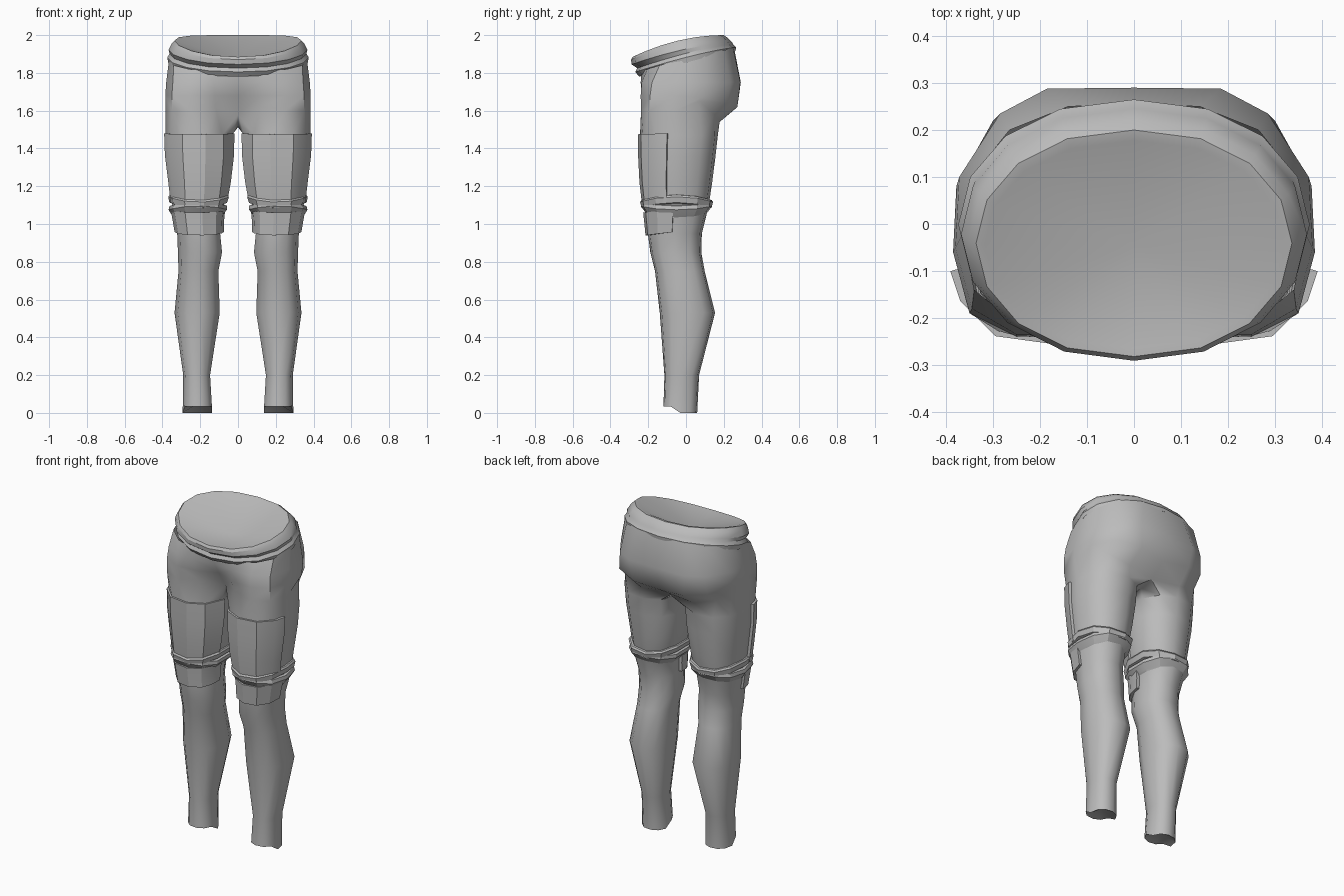
import bpy, math

if "Cube" in bpy.data.objects:
    bpy.data.objects.remove(bpy.data.objects["Cube"])

GREY = bpy.data.materials.new("grey cloth")
GREY.diffuse_color = (0.5, 0.5, 0.5, 1)
GREY.use_nodes = True
GREY.node_tree.nodes["Principled BSDF"].inputs["Base Color"].default_value = GREY.diffuse_color


def make(name, verts, faces, mirror=True, angle=40):
    me = bpy.data.meshes.new(name)
    me.from_pydata(verts, [], faces)
    me.materials.append(GREY)
    ob = bpy.data.objects.new(name, me)
    bpy.context.collection.objects.link(ob)
    bpy.ops.object.select_all(action='DESELECT')
    ob.select_set(True)
    bpy.context.view_layer.objects.active = ob
    bpy.ops.object.mode_set(mode='EDIT')
    bpy.ops.mesh.select_all(action='SELECT')
    bpy.ops.mesh.normals_make_consistent(inside=False)
    bpy.ops.object.mode_set(mode='OBJECT')
    bpy.ops.object.shade_smooth_by_angle(angle=math.radians(angle))
    if mirror:
        m = ob.modifiers.new("mirror", 'MIRROR')
        m.use_clip = True
        m.merge_threshold = 0.002
    return ob


def loft(rows, closed=True):
    """Quads between equal-length rows of points."""
    n = len(rows[0])
    verts = [p for r in rows for p in r]
    faces = [(i * n + j, i * n + (j + 1) % n, (i + 1) * n + (j + 1) % n, (i + 1) * n + j)
             for i in range(len(rows) - 1) for j in range(n if closed else n - 1)]
    return verts, faces


# Leg sections: height, inner x, outer x, front y, back y
LEG = [(0.02, 0.135, 0.293, -0.120, 0.060), (0.20, 0.145, 0.290, -0.115, 0.070),
       (0.53, 0.092, 0.336, -0.140, 0.155), (0.75, 0.100, 0.315, -0.165, 0.100),
       (0.85, 0.080, 0.318, -0.190, 0.082), (0.95, 0.090, 0.322, -0.203, 0.085),
       (1.05, 0.085, 0.342, -0.212, 0.110), (1.12, 0.062, 0.350, -0.225, 0.125),
       (1.22, 0.045, 0.362, -0.236, 0.140), (1.36, 0.028, 0.380, -0.243, 0.158),
       (1.47, 0.026, 0.384, -0.245, 0.170)]
# Angles run from front inner, around the outside, to back inner, then the inside
ANGLES = [-40 + 32.5 * k for k in range(9)] + [253, 287]


def leg_point(z, deg, off=0.0, dz=0.0):
    z0 = min(max(z, LEG[0][0]), LEG[-1][0])
    for a, b in zip(LEG, LEG[1:]):
        if z0 <= b[0]:
            t = (z0 - a[0]) / (b[0] - a[0])
            _, xi, xo, yf, yb = [p + (q - p) * t for p, q in zip(a, b)]
            break
    s, c = math.sin(math.radians(deg)), math.cos(math.radians(deg))
    s = math.copysign(abs(s) ** 0.88, s)
    c = math.copysign(abs(c) ** 0.88, c)
    return ((xi + xo) / 2 + s * ((xo - xi) / 2 + off),
            (yf + yb) / 2 - c * ((yb - yf) / 2 + off), z + dz)


# Legs and hips as one skin
rows = []
for i, sec in enumerate(LEG):
    row = [leg_point(sec[0], a) for a in ANGLES]
    if i == 0:  # trouser end is cut higher at the front
        row = [(x, y, 0.0 if y > -0.06 else 0.035) for x, y, z in row]
    rows.append(row)
crotch = [(0, 0.06, 1.512), (0, -0.04, 1.515)]
rows.append([(0, -.12, 1.58), (.12, -.215, 1.62), (.25, -.238, 1.60), (.35, -.19, 1.60),
             (.384, -.06, 1.60), (.365, .07, 1.65), (.31, .15, 1.58), (.18, .178, 1.54),
             (0, .15, 1.53)] + crotch)
verts, faces = loft(rows)
base = len(verts) - 11
hips = [
    [(0, -.185, 1.68), (.12, -.235, 1.68), (.25, -.24, 1.68), (.35, -.19, 1.68), (.385, -.06, 1.68),
     (.378, .08, 1.67), (.30, .22, 1.64), (.17, .272, 1.62), (0, .25, 1.60)],
    [(0, -.225, 1.75), (.13, -.24, 1.75), (.25, -.235, 1.75), (.345, -.18, 1.75), (.38, -.05, 1.75),
     (.372, .10, 1.75), (.285, .235, 1.75), (.185, .288, 1.75), (0, .29, 1.75)],
    [(0, -.24, 1.80), (.14, -.235, 1.81), (.26, -.205, 1.82), (.34, -.14, 1.84), (.365, -.02, 1.87),
     (.345, .10, 1.90), (.265, .20, 1.92), (.14, .25, 1.93), (0, .255, 1.93)]]
prev = [base + k for k in range(9)]
for row in hips:
    cur = [len(verts) + k for k in range(9)]
    verts += row
    faces += [(prev[k], prev[k + 1], cur[k + 1], cur[k]) for k in range(8)]
    prev = cur
# Recessed cap at the ankle
verts.append((0.214, -0.03, 0.05))
faces += [((k + 1) % 11, k, len(verts) - 1) for k in range(11)]
make("legs_and_hips", verts, faces, angle=42)


# Waistband, rolled and tilted down to the front
def waist_ring(a, yf, yb, zf, zb, p, n=16):
    out = []
    for k in range(n):
        t = 2 * math.pi * k / n
        u = (1 - math.cos(t)) / 2
        s = math.sin(t)
        out.append((a * math.copysign(abs(s) ** 0.9, s), yf + (yb - yf) * u,
                    zf + (zb - zf) * (1 - (1 - u) ** p)))
    return out


band = [waist_ring(*r) for r in [
    (.358, -.230, .245, 1.795, 1.925, 1.2), (.370, -.248, .262, 1.780, 1.915, 1.2),
    (.374, -.268, .265, 1.805, 1.935, 1.3), (.362, -.258, .250, 1.825, 1.950, 1.4),
    (.368, -.288, .245, 1.845, 1.960, 1.6), (.352, -.291, .222, 1.870, 1.985, 1.9),
    (.336, -.282, .200, 1.885, 2.000, 2.0), (.318, -.265, .178, 1.885, 1.995, 2.0)]]
verts, faces = loft(band)
verts.append((0, -.045, 1.865))
top = len(verts) - 17
faces += [(top + k, top + (k + 1) % 16, len(verts) - 1) for k in range(16)]
make("waistband", verts, faces, mirror=False, angle=30)


# Raised front plates with edges folded back to the leg
def plate(name, heights, angles, off, dip):
    levels = [(heights[0], -.004)] + [(h, off) for h in heights] + [(heights[-1], -.004)]
    wide = [angles[0]] + angles + [angles[-1]]
    rows = []
    for h, o in levels:
        rows.append([leg_point(h, a, -.004 if j in (0, len(wide) - 1) else o,
                               dip * (1 - math.cos(math.radians(a))))
                     for j, a in enumerate(wide)])
    make(name, *loft(rows, closed=False), angle=30)


plate("thigh_plate", [1.11, 1.22, 1.36, 1.475], [-76, -40, -7.5, 25, 57.5, 76], .012, .006)
plate("knee_pad", [0.94, 1.0, 1.06], [-88, -64, -40, -7.5, 25, 57.5, 86], .014, .018)


# Two folded straps above the knee
def strap(name, profile, wave):
    rows = [[leg_point(z, a, o, wave * math.cos(math.radians(2 * a))) for a in ANGLES]
            for z, o in profile]
    make(name, *loft(rows), angle=25)


strap("lower_strap", [(1.045, .000), (1.055, .006), (1.085, .022), (1.105, .014), (1.11, -.002)], .010)
strap("upper_strap", [(1.095, .000), (1.10, .016), (1.13, .018), (1.14, .010), (1.142, -.004)], -.014)
